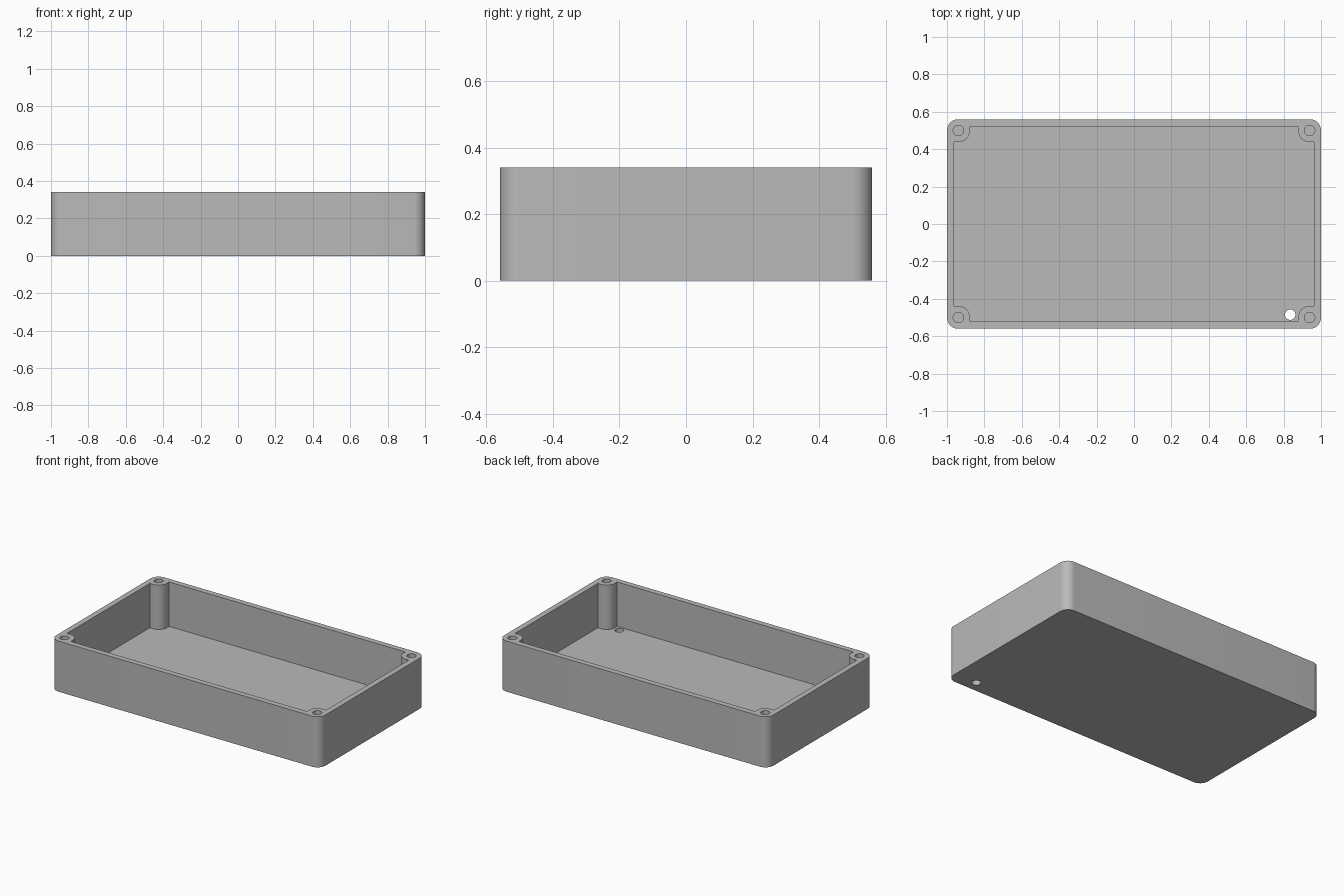
import bpy
import bmesh
from math import cos, sin, pi

if "Cube" in bpy.data.objects:
    bpy.data.objects.remove(bpy.data.objects["Cube"])

HALF_X, HALF_Y, HEIGHT = 1.0, 0.56, 0.34
WALL, FLOOR, CORNER = 0.038, 0.042, 0.06
POST_X, POST_Y, POST_R, HOLE_R = 0.939, 0.5, 0.0615, 0.028
QUADRANTS = [(1, 1), (-1, 1), (-1, -1), (1, -1)]

grey = bpy.data.materials.new("light grey plastic")
grey.use_nodes = True
colour = (0.49, 0.49, 0.49, 1)
grey.diffuse_color = colour
grey.node_tree.nodes["Principled BSDF"].inputs["Base Color"].default_value = colour


def arc(cx, cy, r, start, sweep, steps=12):
    return [(cx + r * cos(start + sweep * i / steps),
             cy + r * sin(start + sweep * i / steps)) for i in range(steps + 1)]


def four_corners(quarter):
    """Mirror one corner's outline, running counter-clockwise, to all four."""
    loop = []
    for sx, sy in QUADRANTS:
        pts = quarter if sx * sy > 0 else quarter[::-1]
        loop += [(sx * x, sy * y) for x, y in pts]
    return loop


def prism(name, outline, z0, z1):
    bm = bmesh.new()
    base = bm.faces.new([bm.verts.new((x, y, z0)) for x, y in outline])
    top = bmesh.ops.extrude_face_region(bm, geom=[base])["geom"]
    verts = [v for v in top if isinstance(v, bmesh.types.BMVert)]
    bmesh.ops.translate(bm, verts=verts, vec=(0, 0, z1 - z0))
    bmesh.ops.recalc_face_normals(bm, faces=bm.faces)
    mesh = bpy.data.meshes.new(name)
    bm.to_mesh(mesh)
    bm.free()
    mesh.materials.append(grey)
    obj = bpy.data.objects.new(name, mesh)
    bpy.context.collection.objects.link(obj)
    return obj


def cylinder(name, x, y, z0, z1):
    return prism(name, arc(x, y, HOLE_R, 0, 2 * pi, 32)[:-1], z0, z1)


# Rounded outer block
block = four_corners(arc(HALF_X - CORNER, HALF_Y - CORNER, CORNER, 0, pi / 2))
case = prism("enclosure_base", block, 0, HEIGHT)

# Cavity whose outline leaves a rounded screw post in each corner
in_x, in_y = HALF_X - WALL, HALF_Y - WALL
notch = [(in_x, POST_Y - POST_R)]
notch += arc(POST_X, POST_Y, POST_R, -pi / 2, -pi / 2)
notch += [(POST_X - POST_R, in_y)]
cutters = [prism("cavity_cutter", four_corners(notch), FLOOR, HEIGHT + 0.1)]

# Blind screw holes in the posts, and a drain hole through the floor
for sx, sy in QUADRANTS:
    cutters.append(cylinder("screw_hole_cutter", sx * POST_X, sy * POST_Y, FLOOR, HEIGHT + 0.1))
cutters.append(cylinder("floor_hole_cutter", 0.835, -0.485, -0.1, 0.1))

bpy.ops.object.select_all(action="DESELECT")
case.select_set(True)
bpy.context.view_layer.objects.active = case
for cutter in cutters:
    cutter.hide_render = True
    mod = case.modifiers.new("cut", "BOOLEAN")
    mod.operation = "DIFFERENCE"
    mod.solver = "EXACT"
    mod.object = cutter
    bpy.ops.object.modifier_apply(modifier=mod.name)
    bpy.data.objects.remove(cutter)

bpy.ops.object.shade_smooth_by_angle(angle=pi / 6)
